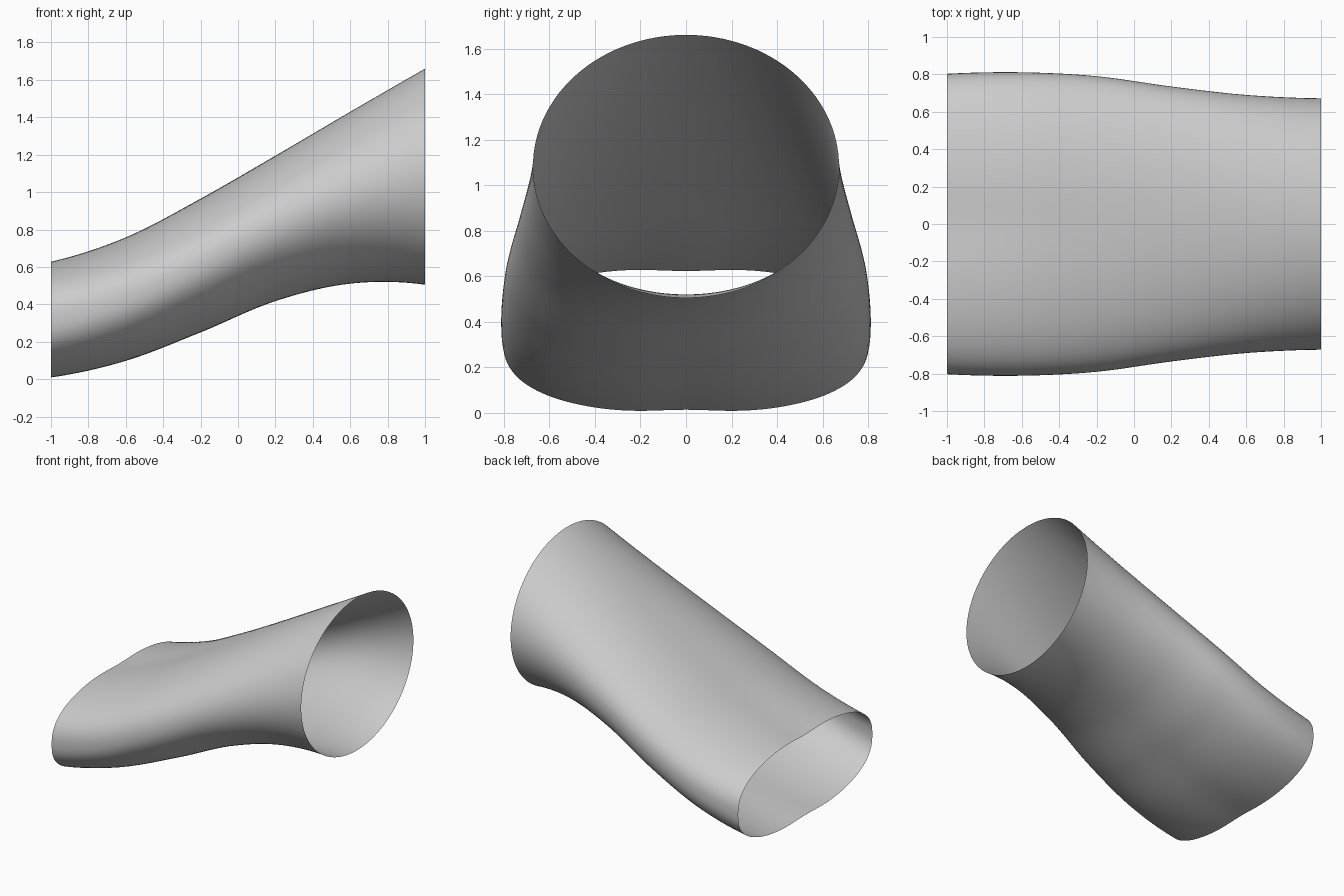
import bpy, bmesh, math

cube = bpy.data.objects.get("Cube")
if cube:
    bpy.data.objects.remove(cube)

# Stations evenly spaced along x: underside, crown and half width
UNDER = [0.0, 0.09, 0.245, 0.415, 0.51, 0.505]
CROWN = [0.637, 0.766, 0.97, 1.197, 1.43, 1.66]
WIDTH = [0.803, 0.811, 0.79, 0.735, 0.69, 0.672]
RINGS, SIDES = 80, 128


def smooth(values, t):
    """Smooth curve through evenly spaced values, t from 0 to 1."""
    a, b, c = values[:3]
    f, e, d = values[-3:][::-1]
    v = [3 * a - 3 * b + c] + values + [3 * f - 3 * e + d]
    s = t * (len(values) - 1)
    i = min(int(s), len(values) - 2)
    s -= i
    p, q, r, w = v[i:i + 4]
    return q + s / 2 * (r - p + s * (2 * p - 5 * q + 4 * r - w + s * (3 * (q - r) + w - p)))


def signed_power(value, power):
    return math.copysign(abs(value) ** power, value)


# Sleeve: a lofted open tube, squarer and dimpled at the low end
bm = bmesh.new()
loops = []
for i in range(RINGS + 1):
    t = i / RINGS
    low, high, half = (smooth(v, t) for v in (UNDER, CROWN, WIDTH))
    fade = (1 - t) ** 2
    power = 2 / (2 + 0.5 * fade)
    loop = []
    for j in range(SIDES):
        angle = math.tau * j / SIDES
        y = half * signed_power(math.cos(angle), power)
        rise = signed_power(math.sin(angle), power)
        dimple = 0.014 * fade * math.exp(-(y / 0.2) ** 2)
        z = (low + high) / 2 + rise * ((high - low) / 2 - dimple)
        loop.append(bm.verts.new((2 * t - 1, y, z)))
    loops.append(loop)
for a, b in zip(loops, loops[1:]):
    for j in range(SIDES):
        k = (j + 1) % SIDES
        bm.faces.new((a[j], a[k], b[k], b[j]))
bmesh.ops.recalc_face_normals(bm, faces=bm.faces)
# Outside faces point away from the middle line
face = bm.faces[:][SIDES // 4]
if face.normal.z < 0:
    bmesh.ops.reverse_faces(bm, faces=bm.faces)

mesh = bpy.data.meshes.new("sleeve")
bm.to_mesh(mesh)
bm.free()
sleeve = bpy.data.objects.new("sleeve", mesh)
bpy.context.collection.objects.link(sleeve)

# Plain grey
grey = bpy.data.materials.new("light grey")
grey.use_nodes = True
colour = (0.6, 0.6, 0.6, 1)
grey.diffuse_color = colour
grey.node_tree.nodes["Principled BSDF"].inputs["Base Color"].default_value = colour
mesh.materials.append(grey)

bpy.context.view_layer.objects.active = sleeve
sleeve.select_set(True)
bpy.ops.object.shade_smooth_by_angle()
